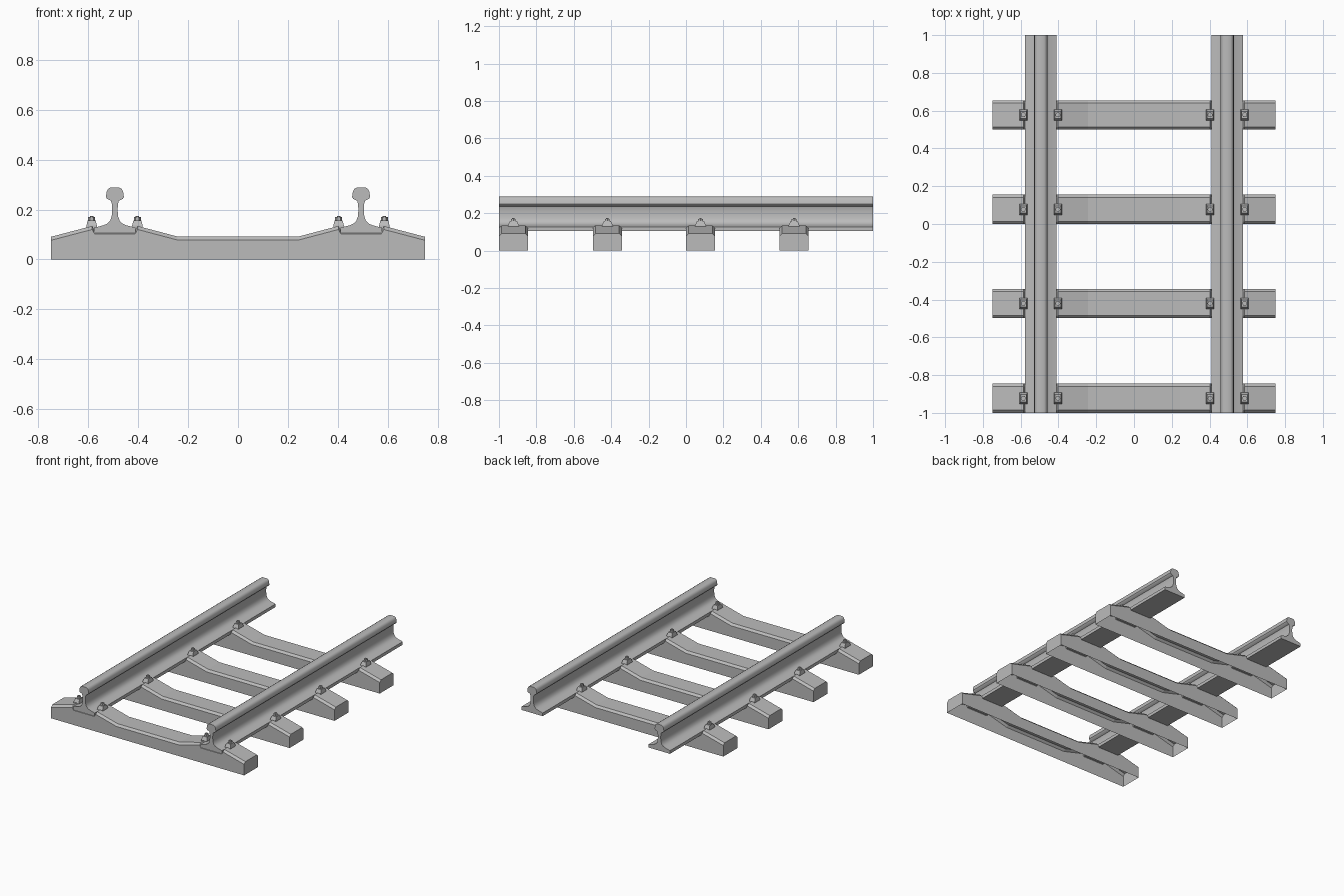
import bpy, bmesh, math

cube = bpy.data.objects.get("Cube")
if cube:
    bpy.data.objects.remove(cube, do_unlink=True)

GREY = (0.5, 0.5, 0.5, 1)
mat = bpy.data.materials.new("plain grey")
mat.use_nodes = True
mat.diffuse_color = GREY
mat.node_tree.nodes["Principled BSDF"].inputs["Base Color"].default_value = GREY

RAIL_X = 0.493
SLEEPER_WIDTH = 0.155
SLEEPER_STARTS = (-1, -0.498, 0, 0.5)


def finish(name, bm, smooth=False):
    bmesh.ops.recalc_face_normals(bm, faces=bm.faces)
    mesh = bpy.data.meshes.new(name)
    bm.to_mesh(mesh)
    bm.free()
    mesh.materials.append(mat)
    obj = bpy.data.objects.new(name, mesh)
    bpy.context.collection.objects.link(obj)
    if smooth:
        bpy.ops.object.select_all(action='DESELECT')
        obj.select_set(True)
        bpy.context.view_layer.objects.active = obj
        bpy.ops.object.shade_smooth_by_angle(angle=math.radians(35))
    return obj


def loft(bm, sections, closed, caps=True):
    """Join matching cross-sections with quads and cap the two ends."""
    rings = [[bm.verts.new(p) for p in s] for s in sections]
    n = len(rings[0])
    for a, b in zip(rings, rings[1:]):
        for i in range(n if closed else n - 1):
            j = (i + 1) % n
            bm.faces.new((a[i], a[j], b[j], b[i]))
    if caps:
        bm.faces.new(rings[0])
        bm.faces.new(rings[-1])


# Rail half profile, from the foot up to the head
RAIL_HALF = [(0.083, 0.105), (0.083, 0.127), (0.045, 0.137), (0.030, 0.144),
             (0.019, 0.155), (0.013, 0.172), (0.011, 0.195), (0.012, 0.222),
             (0.016, 0.235), (0.032, 0.243), (0.036, 0.250), (0.033, 0.272),
             (0.028, 0.282), (0.018, 0.288)]


def rail(name, cx):
    profile = RAIL_HALF + [(-x, z) for x, z in reversed(RAIL_HALF)]
    bm = bmesh.new()
    loft(bm, [[(cx + x, y, z) for x, z in profile] for y in (-1, 1)], True)
    finish(name, bm, smooth=True)


# Sleeper top line: low middle, raised rail seats, sloping ends
TOP_HALF = [(0.243, 0.092), (0.402, 0.134), (0.412, 0.116),
            (0.574, 0.116), (0.584, 0.134), (0.748, 0.091)]


def sleeper(name, y0):
    y1, cut = y0 + SLEEPER_WIDTH, 0.014
    line = [(-x, z) for x, z in reversed(TOP_HALF)] + TOP_HALF
    bm = bmesh.new()
    # Hollow shell, open underneath, with chamfered upper edges
    loft(bm, [[(x, y0, 0), (x, y0, z - cut), (x, y0 + cut, z),
               (x, y1 - cut, z), (x, y1, z - cut), (x, y1, 0)]
              for x, z in line], False)
    finish(name, bm)


def rectangle(cx, cy, hx, hy, z):
    return [(cx + sx * hx, cy + sy * hy, z)
            for sx, sy in ((-1, -1), (1, -1), (1, 1), (-1, 1))]


def polygon(cx, cy, radius, z, sides):
    return [(cx + radius * math.cos(math.tau * i / sides),
             cy + radius * math.sin(math.tau * i / sides), z)
            for i in range(sides)]


def clip(name, cx, cy):
    bm = bmesh.new()
    # Tapered clamp block
    loft(bm, [rectangle(cx, cy, 0.022, 0.031, 0.112),
              rectangle(cx, cy, 0.021, 0.029, 0.135),
              rectangle(cx, cy, 0.016, 0.019, 0.157)], True)
    # Hexagonal nut with a round stud
    loft(bm, [polygon(cx, cy, 0.014, z, 6) for z in (0.155, 0.170)], True)
    loft(bm, [polygon(cx, cy, 0.007, z, 10) for z in (0.168, 0.175)], True)
    finish(name, bm)


for side, sign in (("left", 1), ("right", -1)):
    rail(f"{side}_rail", sign * RAIL_X)

for n, y0 in enumerate(SLEEPER_STARTS, 1):
    sleeper(f"sleeper_{n}", y0)
    for side, sign in (("left", 1), ("right", -1)):
        for place, offset in (("inner", -0.09), ("outer", 0.093)):
            clip(f"{side}_{place}_clip_{n}", sign * (RAIL_X + offset),
                 y0 + SLEEPER_WIDTH / 2)
